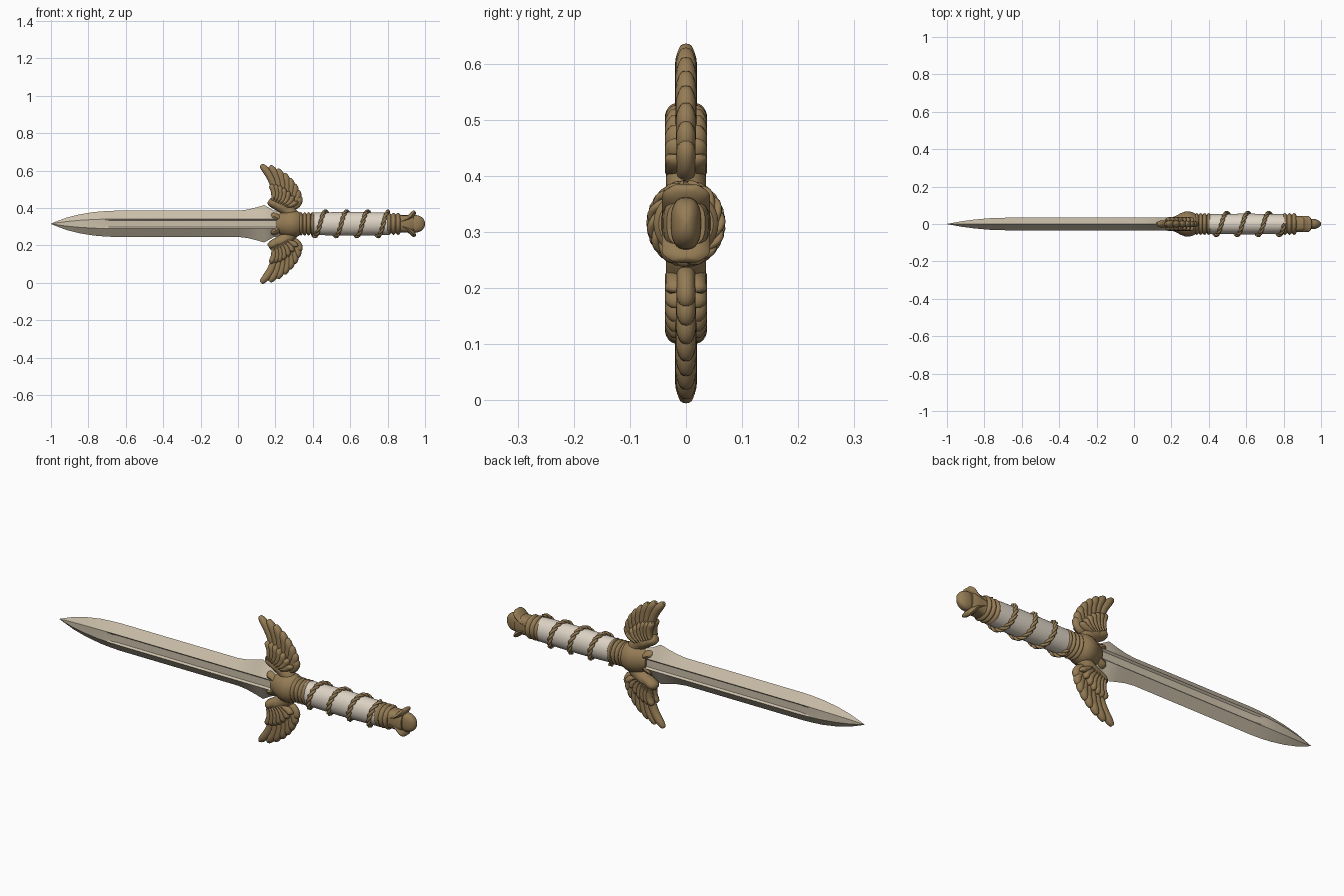
import bpy, bmesh, math
from mathutils import Vector

if "Cube" in bpy.data.objects:
    bpy.data.objects.remove(bpy.data.objects["Cube"])

C = 0.315  # height of the sword axis


def mat(name, rgb):
    m = bpy.data.materials.new(name)
    m.diffuse_color = (*rgb, 1)
    m.use_nodes = True
    m.node_tree.nodes["Principled BSDF"].inputs["Base Color"].default_value = m.diffuse_color
    return m


STEEL = mat("pale steel", (0.60, 0.52, 0.40))
IVORY = mat("ivory grip", (0.72, 0.65, 0.55))
GOLD = mat("aged gold", (0.30, 0.20, 0.09))


def finish(name, bm, material, angle=40):
    bmesh.ops.recalc_face_normals(bm, faces=bm.faces)
    me = bpy.data.meshes.new(name)
    bm.to_mesh(me)
    bm.free()
    ob = bpy.data.objects.new(name, me)
    ob.location = (0, 0, C)
    bpy.context.collection.objects.link(ob)
    me.materials.append(material)
    bpy.ops.object.select_all(action='DESELECT')
    bpy.context.view_layer.objects.active = ob
    ob.select_set(True)
    bpy.ops.object.shade_smooth_by_angle(angle=math.radians(angle))
    return ob


def mirror_z(ob):
    m = ob.modifiers.new("mirror", 'MIRROR')
    m.use_axis = (False, False, True)
    m.use_clip = False


def loft(bm, rings):
    """Skin a list of equal-length closed rings and cap both ends."""
    vs = [[bm.verts.new(p) for p in r] for r in rings]
    n = len(vs[0])
    for a, b in zip(vs, vs[1:]):
        for i in range(n):
            j = (i + 1) % n
            bm.faces.new((a[i], a[j], b[j], b[i]))
    bm.faces.new(vs[0])
    bm.faces.new(vs[-1])


def lathe(name, profile, material, seg=32, power=1.0):
    """Elliptical sections (x, y radius, z radius) along the axis."""
    def sp(v):
        return math.copysign(abs(v) ** power, v)
    bm = bmesh.new()
    angs = [math.tau * i / seg for i in range(seg)]
    loft(bm, [[(x, ry * sp(math.cos(a)), rz * sp(math.sin(a))) for a in angs]
              for x, ry, rz in profile])
    return finish(name, bm, material)


def feather(bm, p0, p1, p2, width, thick, y=0.0, base=0.6, tip=0.35, steps=12, seg=12):
    """Curved leaf swept along a quadratic curve in the xz plane."""
    p0, p1, p2 = (Vector((p[0], 0, p[1])) for p in (p0, p1, p2))
    rings = []
    for k in range(steps + 1):
        t = 1 - (1 - k / steps) ** 1.5
        c = p0 * (1 - t) ** 2 + p1 * 2 * t * (1 - t) + p2 * t * t
        d = ((p1 - p0) * (1 - t) + (p2 - p1) * t).normalized()
        n = Vector((d.z, 0, -d.x))
        s = base + (1 - base) * min(1, t / 0.4)
        if t > 0.7:
            s *= tip + (1 - tip) * math.sqrt(max(0, 1 - ((t - 0.7) / 0.3) ** 2))
        h = thick * (1 if t < 0.8 else 1 - 0.5 * ((t - 0.8) / 0.2) ** 2)
        rings.append([c + n * width * s * math.cos(a) + Vector((0, y + h * math.sin(a), 0))
                      for a in (math.tau * i / seg for i in range(seg))])
    loft(bm, rings)


# Blade: diamond section with a shallow fuller (x, half width, half thickness, fuller depth)
stations = [(-1, .001, .001, 0), (-.97, .013, .006, 0), (-.92, .032, .015, 0),
            (-.85, .050, .024, 0), (-.77, .063, .031, 0), (-.71, .068, .033, .001),
            (-.66, .070, .034, .009), (-.3, .070, .034, .009), (0, .070, .034, .009),
            (.05, .076, .034, .009), (.10, .088, .034, .009), (.14, .100, .034, .009),
            (.165, .086, .034, .009), (.19, .072, .034, .009), (.27, .055, .034, .009)]
bm = bmesh.new()
rings = []
for x, w, t, g in stations:
    a, b = min(.026, w * .37), min(.018, w * .26)
    q = [(w, 0), (a, t), (b, t - g), (0, t - g), (-b, t - g), (-a, t)]
    rings.append([(x, -y, z) for z, y in q] + [(x, y, -z) for z, y in q])
loft(bm, rings)
finish("blade", bm, STEEL, 20)

# Guard hub and the langet that clasps the blade
lathe("guard_hub", [(.205, .036, .045), (.225, .044, .056), (.25, .058, .066), (.275, .067, .072),
                    (.295, .068, .073), (.315, .062, .070), (.335, .050, .058)], GOLD)
bm = bmesh.new()
for s in (-1, 1):
    feather(bm, (.26, 0), (.22, s * .03), (.175, s * .048), .022, .036)
finish("blade_clasp", bm, GOLD)

# Wing arm with rounded shoulder
bm = bmesh.new()
feather(bm, (.30, .01), (.285, .09), (.195, .105), .036, .036, base=1.0, tip=.5)
feather(bm, (.27, .07), (.22, .09), (.165, .125), .026, .034, base=.9, tip=.5)
mirror_z(finish("wing_arms", bm, GOLD))

# Long flight feathers: base, bend, tip
flight = [((.20, .13), (.205, .24), (.122, .315)), ((.21, .13), (.235, .24), (.168, .308)),
          ((.22, .125), (.262, .22), (.208, .292)), ((.235, .12), (.287, .20), (.243, .268)),
          ((.245, .11), (.308, .175), (.272, .242)), ((.255, .10), (.322, .150), (.297, .212)),
          ((.265, .09), (.332, .125), (.315, .180)), ((.27, .08), (.335, .100), (.325, .148))]
bm = bmesh.new()
for i, (a, b, c) in enumerate(flight):
    feather(bm, a, b, c, .021, .0195 - .0004 * i)
mirror_z(finish("flight_feathers", bm, GOLD))

# Short covert feathers on both faces
bm = bmesh.new()
for y in (-.018, .018):
    for i in range(7):
        u = i / 6
        feather(bm, (.185 + .075 * u, .125 - .035 * u),
                (.205 + .105 * u, .175 - .065 * u),
                (.172 + .138 * u, .208 - .085 * u + .025 * math.sin(u * math.pi)),
                .016, .019, y, tip=.5)
mirror_z(finish("covert_feathers", bm, GOLD))


# Ringed collars at both ends of the grip
def collar(name, x0, x1, bumps, ry, rz):
    prof = []
    for k in range(bumps * 8 + 1):
        u = k / (bumps * 8)
        s = .84 + .16 * abs(math.sin(u * bumps * math.pi))
        prof.append((x0 + (x1 - x0) * u, ry * s, rz * s))
    lathe(name, prof, GOLD)


collar("guard_collar", .325, .41, 4, .058, .062)
collar("pommel_collar", .795, .868, 3, .058, .059)

# Grip, slightly swollen
lathe("grip", [(.39 + .42 * k / 10, .052 + .003 * math.sin(math.pi * k / 10),
                .059 + .004 * math.sin(math.pi * k / 10)) for k in range(11)], IVORY)

# Twisted cord spiralling round the grip
cu = bpy.data.curves.new("grip_cord", 'CURVE')
cu.dimensions = '3D'
cu.bevel_depth = .0068
cu.bevel_resolution = 2
N = 260
for phase in (0, math.pi):
    sp = cu.splines.new('POLY')
    sp.points.add(N)
    for k in range(N + 1):
        u = k / N
        a = math.tau * 3.6 * u - 2.2
        w = math.tau * 26 * u + phase
        r = .004 + .005 * math.cos(w)
        sp.points[k].co = (.40 + .405 * u + .0055 * math.sin(w),
                           -(.055 + r) * math.cos(a), (.062 + r) * math.sin(a), 1)
cord = bpy.data.objects.new("grip_cord", cu)
cord.location = (0, 0, C)
cu.materials.append(GOLD)
bpy.context.collection.objects.link(cord)

# Pommel: squarish neck, flaring leaves and rounded end
lathe("pommel_neck", [(.855, .045, .050), (.875, .043, .046), (.90, .042, .046),
                      (.925, .040, .048), (.938, .034, .040)], GOLD, power=.7)
bm = bmesh.new()
for s in (-1, 1):
    feather(bm, (.865, s * .012), (.915, s * .018), (.946, s * .068), .015, .043, tip=.3)
finish("pommel_leaves", bm, GOLD)
lathe("pommel_tip", [(.90 + .05 * (1 - math.cos(a)), .027 * math.sin(a) + .0005,
                      .046 * math.sin(a) + .0005)
                     for a in (math.pi * k / 16 for k in range(17))], GOLD, power=.8)
